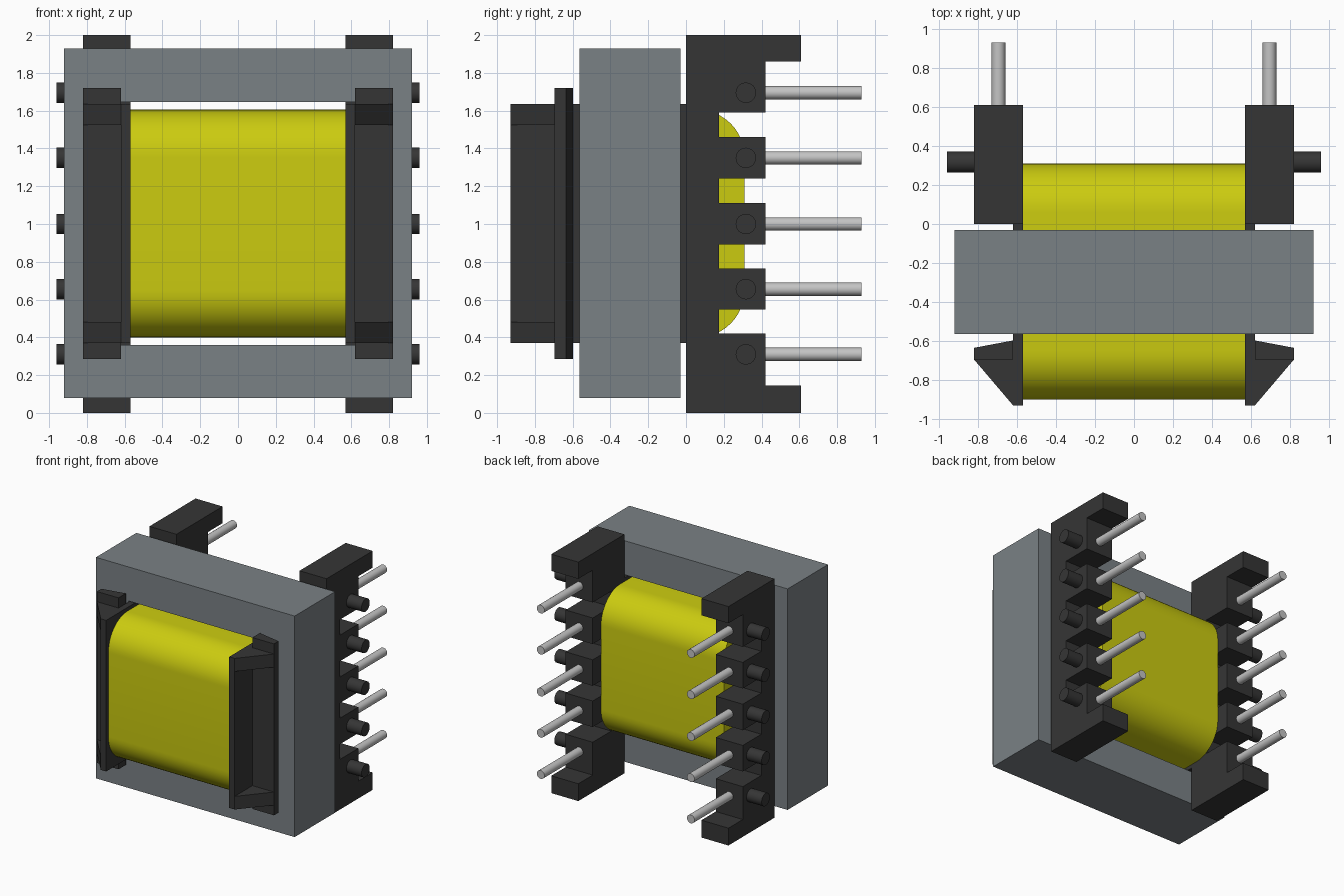
import bpy, bmesh, math
from mathutils import Matrix

cube = bpy.data.objects.get("Cube")
if cube:
    bpy.data.objects.remove(cube, do_unlink=True)


def material(name, rgb, rough=0.6):
    m = bpy.data.materials.new(name)
    m.diffuse_color = (*rgb, 1)
    m.use_nodes = True
    bsdf = m.node_tree.nodes["Principled BSDF"]
    bsdf.inputs["Base Color"].default_value = (*rgb, 1)
    bsdf.inputs["Roughness"].default_value = rough
    return m


GREY = material("ferrite grey", (0.195, 0.22, 0.235))
BLACK = material("bobbin black", (0.036, 0.036, 0.036))
YELLOW = material("tape yellow", (0.60, 0.60, 0.005))
METAL = material("pin metal", (0.55, 0.55, 0.55))


def finish(bm, name, mat, smooth=False):
    bmesh.ops.recalc_face_normals(bm, faces=bm.faces)
    me = bpy.data.meshes.new(name)
    bm.to_mesh(me)
    bm.free()
    me.materials.append(mat)
    ob = bpy.data.objects.new(name, me)
    bpy.context.collection.objects.link(ob)
    if smooth:
        bpy.ops.object.select_all(action='DESELECT')
        ob.select_set(True)
        bpy.context.view_layer.objects.active = ob
        bpy.ops.object.shade_smooth_by_angle(angle=math.radians(35))
    return ob


def prism(name, points, axis, lo, hi, mat, smooth=False):
    """Extrude a profile: (y, z) points along x, or (x, y) points along z."""
    bm = bmesh.new()
    place = (lambda a, b: (lo, a, b)) if axis == 'x' else (lambda a, b: (a, b, lo))
    face = bm.faces.new([bm.verts.new(place(a, b)) for a, b in points])
    step = (hi - lo, 0, 0) if axis == 'x' else (0, 0, hi - lo)
    ext = bmesh.ops.extrude_face_region(bm, geom=[face])
    bmesh.ops.translate(bm, vec=step,
                        verts=[v for v in ext["geom"] if isinstance(v, bmesh.types.BMVert)])
    return finish(bm, name, mat, smooth)


def rod(name, axis, start, end, radius, across, z, mat):
    """Round rod along x or y."""
    bm = bmesh.new()
    mid = (start + end) / 2
    if axis == 'x':
        m = Matrix.Translation((mid, across, z)) @ Matrix.Rotation(math.pi / 2, 4, 'Y')
    else:
        m = Matrix.Translation((across, mid, z)) @ Matrix.Rotation(math.pi / 2, 4, 'X')
    bmesh.ops.create_cone(bm, cap_ends=True, segments=24, radius1=radius, radius2=radius,
                          depth=abs(end - start), matrix=m)
    return finish(bm, name, mat, True)


# Ferrite core: rectangular ring with a window through it
CORE_Y = (-0.565, -0.03)
bm = bmesh.new()
rings = []
for y in CORE_Y:
    for x, z0, z1 in ((0.92, 0.08, 1.93), (0.62, 0.36, 1.645)):
        rings.append([bm.verts.new(p) for p in
                      ((-x, y, z0), (x, y, z0), (x, y, z1), (-x, y, z1))])
front_out, front_in, back_out, back_in = rings
for a, b in ((front_out, front_in), (back_out, back_in),
             (front_out, back_out), (front_in, back_in)):
    for i in range(4):
        j = (i + 1) % 4
        bm.faces.new((a[i], a[j], b[j], b[i]))
finish(bm, "core", GREY)

# Taped winding: rounded block running across the window
R, STEPS = 0.25, 12
profile = []
for k, (cy, cz) in enumerate(((0.31 - R, 1.605 - R), (-0.90 + R, 1.605 - R),
                              (-0.90 + R, 0.40 + R), (0.31 - R, 0.40 + R))):
    for i in range(STEPS + 1):
        a = math.pi / 2 * (k + i / STEPS)
        profile.append((cy + R * math.cos(a), cz + R * math.sin(a)))
prism("winding", profile, 'x', -0.57, 0.57, YELLOW, True)

# Comb profile of the pin rail (y, z), bottom to top
PIN_Z = (0.31, 0.655, 1.0, 1.35, 1.695)
comb = [(0, 0), (0.61, 0), (0.61, 0.145), (0.42, 0.145), (0.42, 0.42), (0.175, 0.42)]
for z in PIN_Z[1:4]:
    comb += [(0.175, z - 0.108), (0.42, z - 0.108), (0.42, z + 0.11), (0.175, z + 0.11)]
comb += [(0.175, 1.59), (0.42, 1.59), (0.42, 1.86), (0.61, 1.86), (0.61, 2), (0, 2)]

for s, side in ((1, "left"), (-1, "right")):
    # Bobbin end flange
    prism(side + "_flange", [(-0.93, 0.37), (0.005, 0.37), (0.005, 1.635), (-0.93, 1.635)],
          'x', s * 0.57, s * 0.62, BLACK)
    # Rear pin rail
    prism(side + "_pin_rail", comb, 'x', s * 0.57, s * 0.82, BLACK)
    # Front retaining lip with a gusset at each end
    lip = [(0.62, -0.695), (0.82, -0.695), (0.82, -0.635), (0.62, -0.597)]
    prism(side + "_front_lip", [(s * x, y) for x, y in lip], 'z', 0.285, 1.72, BLACK)
    gusset = [(0.62, -0.93), (0.82, -0.695), (0.62, -0.695)]
    for end, z0, z1 in (("lower", 0.37, 0.48), ("upper", 1.525, 1.635)):
        prism(f"{side}_{end}_gusset", [(s * x, y) for x, y in gusset], 'z', z0, z1, BLACK)
    # Metal pins and side pegs
    for i, z in enumerate(PIN_Z, 1):
        rod(f"{side}_pin_{i}", 'y', 0.40, 0.93, 0.035, s * 0.695, z, METAL)
        rod(f"{side}_peg_{i}", 'x', s * 0.80, s * 0.96, 0.054, 0.317, z, BLACK)
